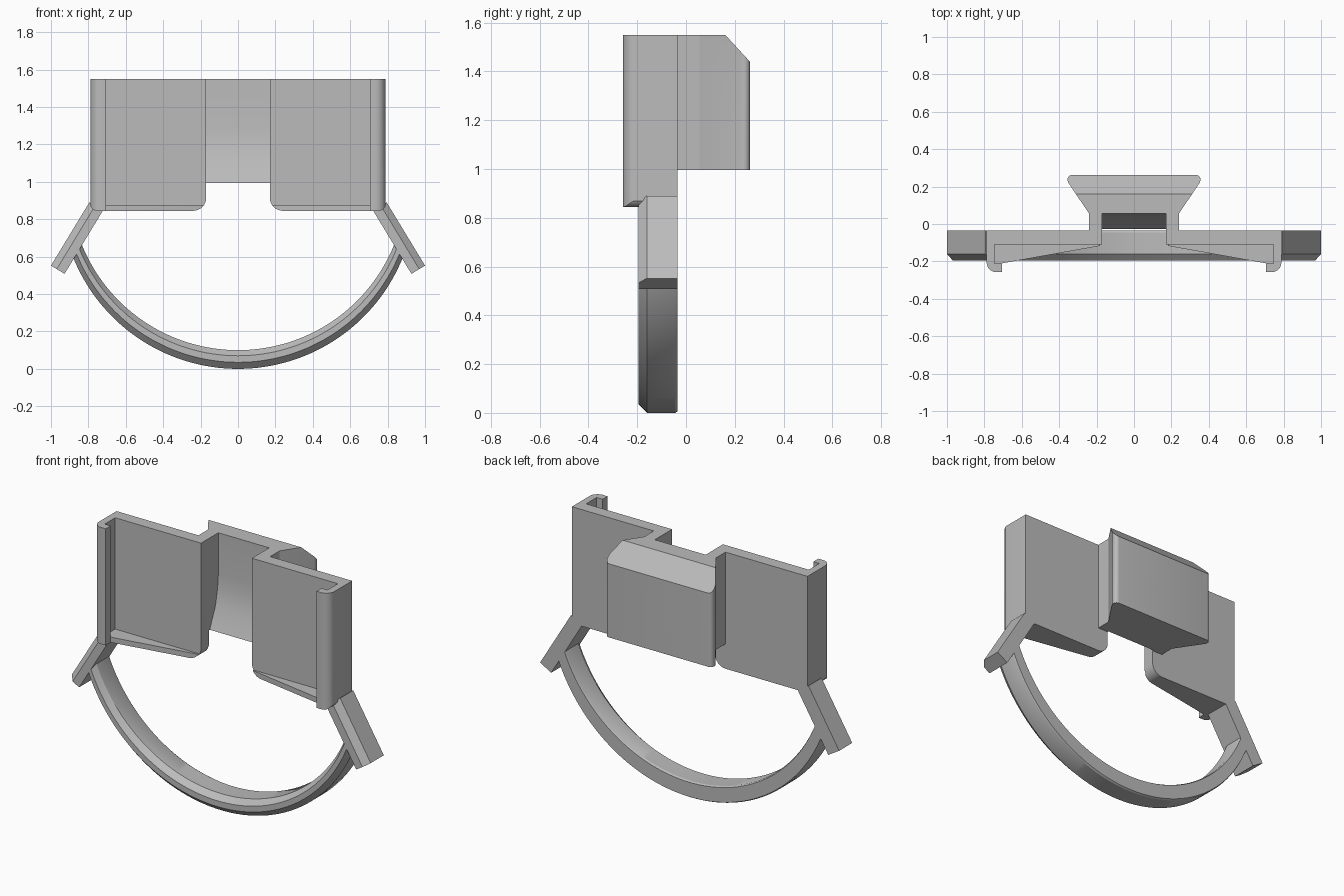
import bpy, bmesh, math
from mathutils import Vector

cube = bpy.data.objects.get("Cube")
if cube:
    bpy.data.objects.remove(cube, do_unlink=True)

grey = bpy.data.materials.new("matte grey")
grey.use_nodes = True
grey.diffuse_color = (0.5, 0.5, 0.5, 1)
grey.node_tree.nodes["Principled BSDF"].inputs["Base Color"].default_value = (0.5, 0.5, 0.5, 1)


def loft(name, rings):
    """Skin a list of matching closed rings and cap both ends."""
    bm = bmesh.new()
    rows = [[bm.verts.new(p) for p in ring] for ring in rings]
    n = len(rows[0])
    for a, b in zip(rows, rows[1:]):
        for i in range(n):
            j = (i + 1) % n
            bm.faces.new((a[i], a[j], b[j], b[i]))
    bm.faces.new(rows[0])
    bm.faces.new(rows[-1])
    bmesh.ops.recalc_face_normals(bm, faces=bm.faces)
    mesh = bpy.data.meshes.new(name)
    bm.to_mesh(mesh)
    bm.free()
    mesh.materials.append(grey)
    obj = bpy.data.objects.new(name, mesh)
    bpy.context.collection.objects.link(obj)
    return obj


def prism(name, profile, axis, lo, hi):
    """Extrude a 2D profile along x, y or z."""
    def place(p, d):
        q = list(p)
        q.insert("xyz".index(axis), d)
        return q
    return loft(name, [[place(p, d) for p in profile] for d in (lo, hi)])


def arc(cx, cy, r, start, end, steps=8):
    angles = [math.radians(start + (end - start) * i / steps) for i in range(steps + 1)]
    return [(cx + r * math.cos(a), cy + r * math.sin(a)) for a in angles]


def activate(obj):
    bpy.ops.object.select_all(action='DESELECT')
    obj.select_set(True)
    bpy.context.view_layer.objects.active = obj


def cut(obj, cutter, operation):
    mod = obj.modifiers.new("cut", 'BOOLEAN')
    mod.operation, mod.object, mod.solver = operation, cutter, 'EXACT'
    activate(obj)
    bpy.ops.object.modifier_apply(modifier=mod.name)


def finish(obj, mirrored=False):
    if mirrored:
        obj.modifiers.new("mirror", 'MIRROR').use_mirror_merge = False
    activate(obj)
    bpy.ops.object.shade_smooth_by_angle(angle=math.radians(30))


BOTTOM, TOP, BACK = 0.845, 1.55, -0.035

# Side panels: back plate, side wall and inward lip in one plan profile
panel_plan = ([(0.17, BACK), (0.17, -0.11), (0.745, -0.11), (0.745, -0.21),
               (0.705, -0.21), (0.705, -0.257)]
              + arc(0.735, -0.205, 0.053, -90, 0) + [(0.788, BACK)])
panels = prism("side_panels", panel_plan, "z", BOTTOM, TOP)

# Sloped ledge along the bottom of each panel
ledge_plan = [(0.17, -0.1), (0.17, -0.115), (0.705, -0.21), (0.76, -0.21), (0.76, -0.1)]
ledges = prism("bottom_ledges", ledge_plan, "z", BOTTOM, 0.877)

# Rounded lower corners shared by panel and ledge
outline = (arc(0.24, BOTTOM + 0.07, 0.07, 180, 270)
           + arc(0.753, BOTTOM + 0.035, 0.035, 270, 360) + [(0.788, 1.6), (0.17, 1.6)])
outline = [(x if 0.171 < x < 0.787 else (0.165 if x < 0.5 else 0.792), z) for x, z in outline]
corner_cutter = prism("corner_cutter", outline, "y", -0.4, 0.1)
for part in (panels, ledges):
    cut(part, corner_cutter, 'INTERSECT')
    finish(part, mirrored=True)

# Dovetail slide on the back
half = [(0.24, -0.05), (0.24, 0.055), (0.352, 0.222)] + arc(0.332, 0.238, 0.024, -20, 90, 6)
dovetail = prism("dovetail_slide", half + [(-x, y) for x, y in reversed(half)], "z", 0.995, TOP)

# Front channel with curved floor, and the sloped top edge
channel = [(-0.2, 1.7), (0.055, 1.7), (0.055, 1.3), (0.048, 1.22), (0.028, 1.12),
           (-0.028, 0.994), (-0.2, 0.9)]
channel_cutter = prism("channel_cutter", channel, "x", -0.17, 0.17)
chamfer_cutter = prism("chamfer_cutter", [(0.115, 1.6), (0.4, 1.6), (0.4, 1.29)], "x", -1, 1)
for cutter in (channel_cutter, chamfer_cutter):
    cut(dovetail, cutter, 'DIFFERENCE')
finish(dovetail)

for cutter in (corner_cutter, channel_cutter, chamfer_cutter):
    bpy.data.objects.remove(cutter, do_unlink=True)

# Curved strap: section given as (fraction from inner to outer arc, y)
section = [(0.06, BACK), (0, -0.045), (0, -0.16), (0.3, -0.195),
           (0.65, -0.195), (1, -0.16), (1, -0.045), (0.94, BACK)]
rings = []
for i in range(65):
    a = math.radians(68.5) * (i / 32 - 1)
    inner = Vector((0.9 * math.sin(a), 0, 1.0 - 0.9 * math.cos(a)))
    outer = Vector((0.95 * math.sin(a), 0, 0.95 - 0.95 * math.cos(a)))
    rings.append([inner.lerp(outer, f) + Vector((0, y, 0)) for f, y in section])
finish(loft("curved_strap", rings))

# Slanted end tabs joining strap and panels
start, end = Vector((0.795, 0, 0.89)), Vector((1.0, 0, 0.552))
along = (end - start).normalized()
inward = Vector((along.z, 0, -along.x))
tab_section = [(0, BACK), (0, -0.16), (0.036, -0.195), (0.085, -0.195), (0.085, BACK)]
tabs = loft("end_tabs", [[p + inward * s + Vector((0, y, 0)) for s, y in tab_section]
                         for p in (start, end)])
finish(tabs, mirrored=True)
